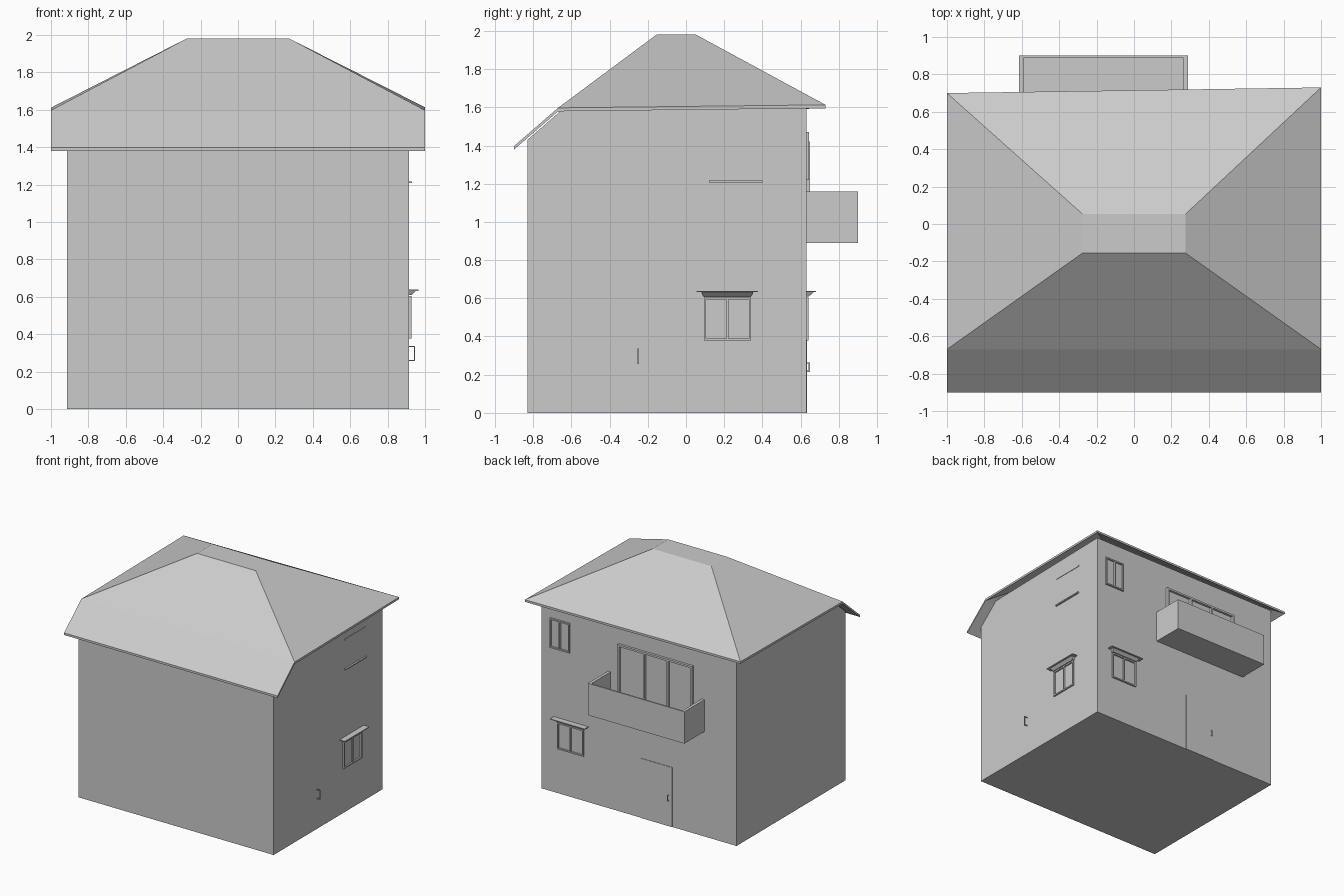
import bpy, bmesh

if "Cube" in bpy.data.objects:
    bpy.data.objects.remove(bpy.data.objects["Cube"])


def make(name, verts, faces):
    me = bpy.data.meshes.new(name)
    bm = bmesh.new()
    vs = [bm.verts.new(v) for v in verts]
    for f in faces:
        bm.faces.new([vs[i] for i in f])
    bmesh.ops.recalc_face_normals(bm, faces=bm.faces)
    bm.to_mesh(me)
    bm.free()
    ob = bpy.data.objects.new(name, me)
    bpy.context.collection.objects.link(ob)
    return ob


def closed_shell(name, verts, faces, drop):
    """Surface plus a copy lowered by drop, with rim walls between."""
    n = len(verts)
    lower = [(x, y, z - drop) for x, y, z in verts]
    edges = [(f[i], f[(i + 1) % len(f)]) for f in faces for i in range(len(f))]
    rim = [(a, b, b + n, a + n) for a, b in edges if (b, a) not in edges]
    return make(name, verts + lower,
                faces + [tuple(i + n for i in reversed(f)) for f in faces] + rim)


BOX_FACES = [(0, 1, 2, 3), (4, 5, 6, 7), (0, 1, 5, 4), (1, 2, 6, 5), (2, 3, 7, 6), (3, 0, 4, 7)]


def boxes(name, parts, wall=None):
    """Each part is (u0,u1, out0,out1, z0,z1[, lower inset, lower out]) on a wall."""
    verts, faces = [], []
    for p in parts:
        u0, u1, o0, o1, z0, z1 = p[:6]
        inset, lo = p[6:] if len(p) > 6 else (0, o1)
        base = len(verts)
        for a, b, o, z in ((u0 + inset, u1 - inset, lo, z0), (u0, u1, o1, z1)):
            for u, w in ((a, o0), (b, o0), (b, o), (a, o)):
                if wall == "right":
                    verts.append((0.915 + w, u, z))
                elif wall == "back":
                    verts.append((u, 0.63 + w, z))
                else:
                    verts.append((u, w, z))
        faces += [tuple(i + base for i in f) for f in BOX_FACES]
    return make(name, verts, faces)


def window(name, wall, u0, u1, z0, z1, dividers, depth=0.012, t=0.011):
    parts = [(u0, u1, -0.005, depth, z0, z0 + t), (u0, u1, -0.005, depth, z1 - t, z1)]
    for c in [u0 + t / 2, u1 - t / 2] + dividers:
        parts.append((c - t / 2, c + t / 2, -0.005, depth, z0 + t, z1 - t))
    return boxes(name, parts, wall)


def canopy(name, wall, u0, u1, z):
    boxes(name, [(u0, u1, -0.005, 0.05, z, z + 0.007),
                 (u0 + 0.025, u1 - 0.025, -0.005, 0.038, z - 0.022, z, 0.012, 0.014)], wall)


def handle(name, wall, u, z0, z1, out):
    t = 0.003
    boxes(name, [(u - t, u + t, -0.005, out, z0, z0 + 2 * t),
                 (u - t, u + t, -0.005, out, z1 - 2 * t, z1),
                 (u - t, u + t, out - 2 * t, out, z0 + 2 * t, z1 - 2 * t)], wall)


# house walls: side profile extruded across the width
profile = [(-0.83, 0), (0.63, 0), (0.63, 1.62), (-0.64, 1.595), (-0.83, 1.43)]
n = len(profile)
make("walls", [(x, y, z) for x in (-0.915, 0.915) for y, z in profile],
     [tuple(range(n)), tuple(range(n, 2 * n))] +
     [(i, (i + 1) % n, (i + 1) % n + n, i + n) for i in range(n)])

# truncated hip roof with a steeper front skirt
closed_shell("roof",
             [(-1, -0.9, 1.397), (1, -0.9, 1.397), (1, -0.67, 1.597), (-1, -0.67, 1.597),
              (1, 0.73, 1.613), (-1, 0.70, 1.611),
              (-0.275, -0.155, 1.98), (0.275, -0.155, 1.98),
              (0.275, 0.053, 1.98), (-0.275, 0.053, 1.98)],
             [(0, 1, 2, 3), (3, 2, 7, 6), (2, 4, 8, 7), (4, 5, 9, 8), (5, 3, 6, 9), (6, 7, 8, 9)],
             0.018)

# balcony: floor and three parapets
boxes("balcony", [(-0.615, 0.29, 0, 0.27, 0.89, 0.91),
                  (-0.615, -0.59, 0, 0.27, 0.91, 1.16),
                  (0.265, 0.29, 0, 0.27, 0.91, 1.16),
                  (-0.59, 0.265, 0.258, 0.27, 0.91, 1.16)], "back")
window("balcony_door", "back", -0.51, 0.19, 0.91, 1.42, [-0.28, -0.06], 0.02, 0.016)

# back windows and entrance door
window("upper_back_window", "back", 0.645, 0.83, 1.22, 1.47, [0.738], 0.015)
window("lower_back_window", "back", 0.515, 0.76, 0.378, 0.605, [0.637])
canopy("back_window_canopy", "back", 0.475, 0.8, 0.632)
boxes("entrance_door", [(-0.314, -0.02, -0.005, 0.004, 0, 0.505)], "back")
handle("entrance_door_handle", "back", -0.28, 0.215, 0.265, 0.018)

# right side window, sills and handle
window("right_window", "right", 0.095, 0.34, 0.378, 0.605, [0.218])
canopy("right_window_canopy", "right", 0.055, 0.378, 0.632)
boxes("right_sill", [(0.12, 0.40, -0.005, 0.014, 1.207, 1.217)], "right")
boxes("right_lintel", [(0.12, 0.40, -0.005, 0.004, 1.457, 1.467)], "right")
handle("right_handle", "right", -0.25, 0.257, 0.337, 0.032)
